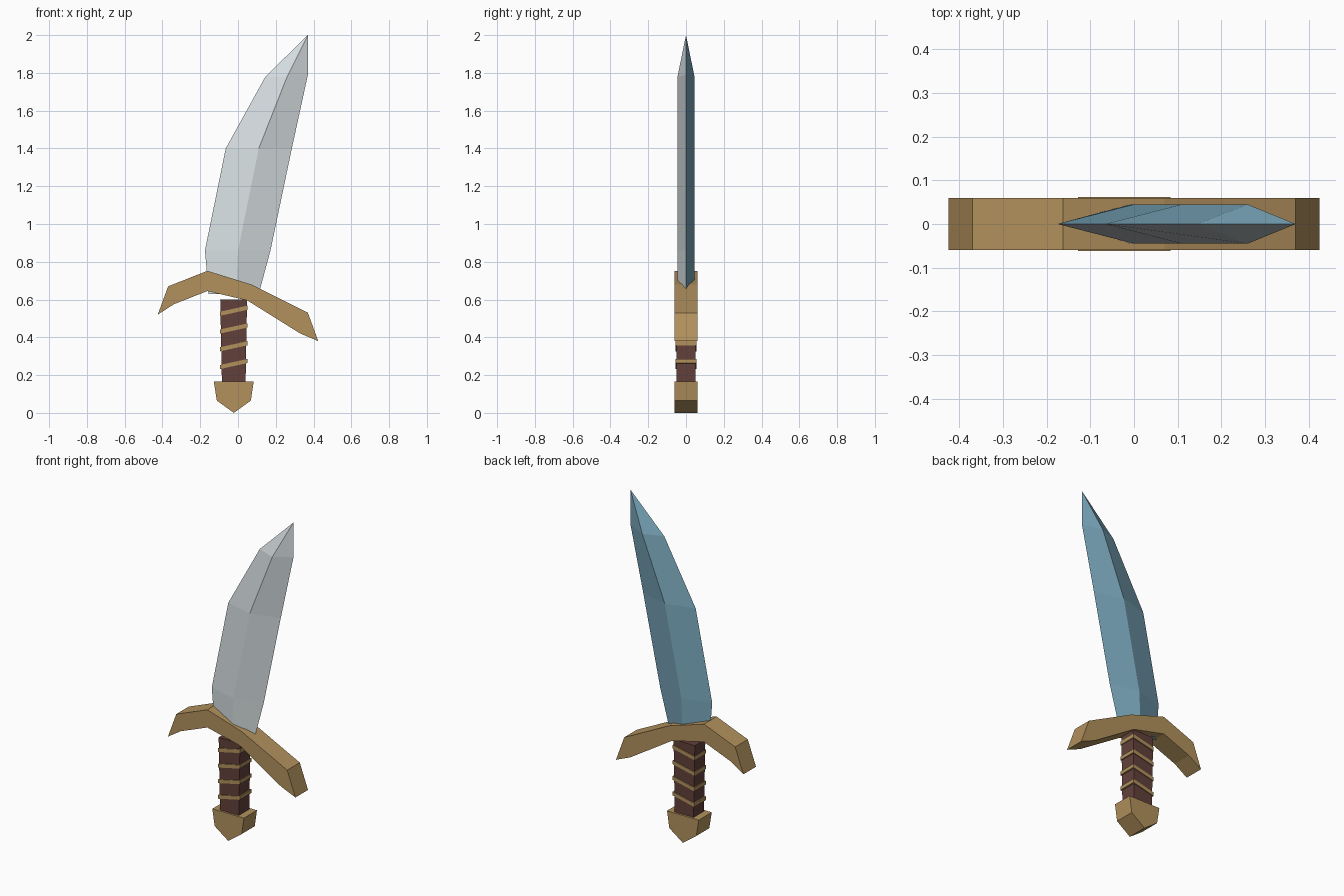
import bpy
import bmesh

cube = bpy.data.objects.get("Cube")
if cube:
    bpy.data.objects.remove(cube)


def material(name, rgb):
    """Flat colour from sRGB values out of 255, stored as linear."""
    linear = [((c / 255 + 0.055) / 1.055) ** 2.4 for c in rgb] + [1]
    mat = bpy.data.materials.new(name)
    mat.use_nodes = True
    mat.diffuse_color = linear
    mat.node_tree.nodes["Principled BSDF"].inputs["Base Color"].default_value = linear
    return mat


brass = material("brass", (178, 145, 93))
leather = material("dark_leather", (98, 64, 58))
pale_steel = material("pale_steel", (215, 223, 226))
blue_steel = material("blue_steel", (120, 165, 185))


def finish(name, bm, *mats):
    """Turn a bmesh into a flat-shaded object."""
    bmesh.ops.recalc_face_normals(bm, faces=bm.faces)
    mesh = bpy.data.meshes.new(name)
    for mat in mats:
        mesh.materials.append(mat)
    bm.to_mesh(mesh)
    bm.free()
    obj = bpy.data.objects.new(name, mesh)
    bpy.context.collection.objects.link(obj)
    return obj


def prism(name, outline, half_depth, mat):
    """Extrude an x-z outline evenly to both sides of y = 0."""
    bm = bmesh.new()
    face = bm.faces.new([bm.verts.new((x, -half_depth, z)) for x, z in outline])
    grown = bmesh.ops.extrude_face_region(bm, geom=[face])["geom"]
    verts = [v for v in grown if isinstance(v, bmesh.types.BMVert)]
    bmesh.ops.translate(bm, verts=verts, vec=(0, 2 * half_depth, 0))
    return finish(name, bm, mat)


# Blade: diamond sections given as back edge, ridge and cutting edge
sections = [
    ((-0.155, 0.63), (-0.01, 0.63), (0.11, 0.63)),
    ((-0.175, 0.86), (0.0, 0.86), (0.172, 0.86)),
    ((-0.065, 1.40), (0.11, 1.40), (0.285, 1.40)),
    ((0.145, 1.78), (0.26, 1.78), (0.37, 1.79)),
]
bm = bmesh.new()
rings = []
for (lx, lz), (mx, mz), (rx, rz) in sections:
    points = [(lx, 0, lz), (mx, -0.045, mz), (rx, 0, rz), (mx, 0.045, mz)]
    rings.append([bm.verts.new(p) for p in points])
tip = bm.verts.new((0.37, 0, 2.0))
bm.faces.new(rings[0])
for i in range(4):
    j = (i + 1) % 4
    for low, high in zip(rings, rings[1:]):
        bm.faces.new((low[i], low[j], high[j], high[i]))
    bm.faces.new((rings[-1][i], rings[-1][j], tip))
for face in bm.faces:
    face.material_index = int(face.calc_center_median().y > 0.001)
finish("blade", bm, pale_steel, blue_steel)

# Crooked cross guard
prism("guard", [
    (-0.425, 0.52), (-0.37, 0.67), (-0.162, 0.752), (0.07, 0.68), (0.37, 0.53),
    (0.425, 0.38), (0.33, 0.42), (0.05, 0.595), (-0.162, 0.645), (-0.34, 0.575),
], 0.06, brass)

# Grip and pointed pommel
prism("grip", [(-0.085, 0.15), (0.04, 0.15), (0.048, 0.6), (-0.094, 0.6)], 0.05, leather)
prism("pommel", [
    (-0.128, 0.165), (0.083, 0.165), (0.068, 0.065), (-0.022, 0), (-0.112, 0.065),
], 0.062, brass)

# Slanted bands around the grip
for i in range(4):
    z = 0.232 + 0.094 * i
    prism(f"grip_band_{i + 1}", [
        (-0.094, z), (0.051, z + 0.032), (0.051, z + 0.054), (-0.094, z + 0.022),
    ], 0.055, brass)
